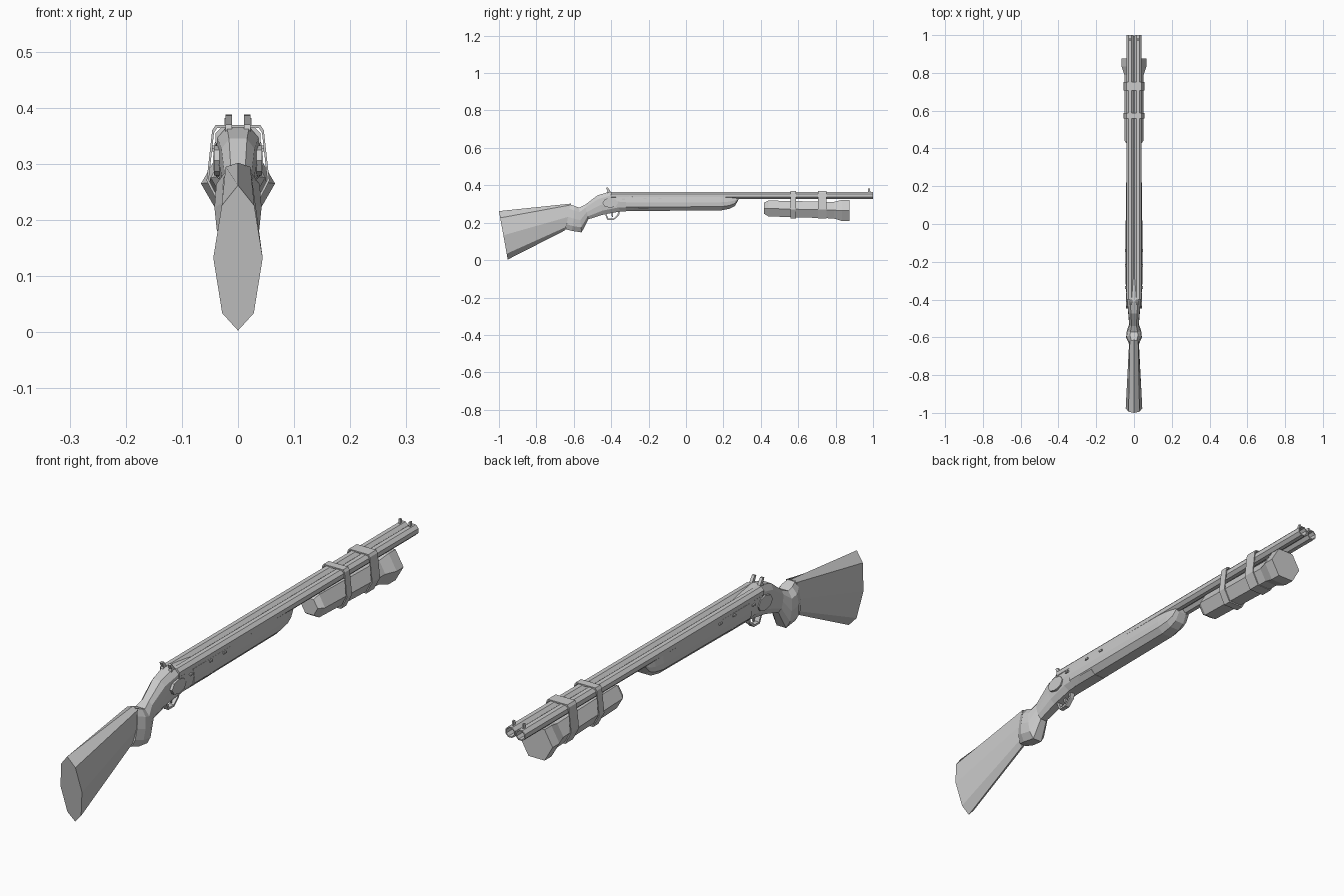
import bpy, bmesh, math

if "Cube" in bpy.data.objects:
    bpy.data.objects.remove(bpy.data.objects["Cube"])


def finish(name, bm):
    bmesh.ops.recalc_face_normals(bm, faces=bm.faces)
    me = bpy.data.meshes.new(name)
    bm.to_mesh(me)
    bm.free()
    ob = bpy.data.objects.new(name, me)
    bpy.context.collection.objects.link(ob)
    return ob


def loft(name, rings, caps=True, closed=False):
    """Skin a list of equal-length rings of points."""
    bm = bmesh.new()
    vs = [[bm.verts.new(p) for p in r] for r in rings]
    n = len(vs[0])
    pairs = list(zip(vs, vs[1:])) + ([(vs[-1], vs[0])] if closed else [])
    for a, b in pairs:
        for i in range(n):
            j = (i + 1) % n
            bm.faces.new((a[i], a[j], b[j], b[i]))
    if caps and not closed:
        bm.faces.new(vs[0])
        bm.faces.new(vs[-1])
    return finish(name, bm)


def section(top, bot, w, prof):
    """Symmetric slanted cross-section; prof = (height fraction, width fraction) from bottom up."""
    (ty, tz), (by, bz) = top, bot
    right = [(w * f, by + (ty - by) * t, bz + (tz - bz) * t) for t, f in prof]
    left = [(-x, y, z) for x, y, z in reversed(right) if x > 1e-6]
    return right + left


def circle(y, r, n, x=0, z=0, turn=0.0):
    return [(x + r * math.cos(2 * math.pi * (i + turn) / n), y,
             z + r * math.sin(2 * math.pi * (i + turn) / n)) for i in range(n)]


def slab(name, outline, x0, x1):
    """Side-view (y, z) outline extruded across x."""
    return loft(name, [[(x, y, z) for y, z in outline] for x in (x0, x1)])


# Butt stock
butt = [(0, 0), (0.12, 0.64), (0.5, 1), (0.86, 0.66), (1, 0)]
neck = [(0, 0), (0.12, 0.64), (0.5, 1), (0.95, 0.85), (1, 0)]
loft("butt_stock", [
    section((-1.0, 0.262), (-0.953, 0.003), 0.044, butt),
    section((-0.615, 0.302), (-0.645, 0.16), 0.026, neck)])

# Pistol grip and wrist, running into the receiver
grip = [(0, 0.5), (0.2, 0.9), (0.5, 1), (0.82, 0.92), (1, 0.5)]
loft("grip_and_receiver", [
    section((-0.62, 0.298), (-0.642, 0.165), 0.028, grip),
    section((-0.592, 0.288), (-0.61, 0.156), 0.042, grip),
    section((-0.572, 0.28), (-0.558, 0.148), 0.038, grip),
    section((-0.54, 0.295), (-0.522, 0.218), 0.026, grip),
    section((-0.475, 0.345), (-0.44, 0.244), 0.032, grip),
    section((-0.41, 0.366), (-0.35, 0.26), 0.04, grip),
    section((-0.3, 0.357), (-0.3, 0.262), 0.044, grip),
    section((-0.2, 0.345), (-0.2, 0.262), 0.044, grip)])

# Fore-end under the barrels
fore = [(0, 0.5), (0.28, 0.95), (0.6, 1), (1, 0.92)]
loft("fore_end", [
    section((y, 0.338), (y, b), w, fore) for y, b, w in
    [(-0.32, 0.262, 0.045), (0.19, 0.266, 0.043), (0.235, 0.275, 0.04),
     (0.262, 0.29, 0.036), (0.28, 0.322, 0.032)]])

# Twin hollow barrels with sights, hammers, side plates and pins
for s, side in ((-1, "left"), (1, "right")):
    x = s * 0.021
    loft(f"barrel_{side}", [circle(y, r, 8, x, 0.346, 0.5) for y, r in
                            [(-0.4, 0.021), (1.0, 0.021), (1.0, 0.0165), (0.7, 0.0165)]])
    slab(f"front_sight_{side}",
         [(0.972, 0.36), (0.986, 0.36), (0.984, 0.382), (0.974, 0.382)],
         s * 0.018, s * 0.024)
    slab(f"hammer_{side}",
         [(-0.425, 0.35), (-0.395, 0.35), (-0.406, 0.372), (-0.418, 0.388),
          (-0.428, 0.386), (-0.42, 0.37)], s * 0.011, s * 0.022)
    slab(f"side_plate_{side}",
         [(-0.405 + 0.042 * math.cos(a * math.pi / 4), 0.306 + 0.027 * math.sin(a * math.pi / 4))
          for a in range(8)], s * 0.03, s * 0.043)
    for i, (y, z) in enumerate([(-0.335, 0.325), (-0.22, 0.33), (-0.14, 0.33)]):
        slab(f"pin_{side}_{i}", [(y - 0.008, z - 0.003), (y + 0.008, z - 0.003),
                                 (y + 0.008, z + 0.003), (y - 0.008, z + 0.003)],
             s * 0.038, s * 0.0465)

# Rib joining the barrels
slab("barrel_rib", [(-0.38, 0.338), (0.995, 0.338), (0.995, 0.354), (-0.38, 0.354)], -0.006, 0.006)

# Trigger guard loop and trigger
outer = [(-0.437, 0.252), (-0.42, 0.215), (-0.385, 0.215), (-0.358, 0.24), (-0.352, 0.266)]
inner = [(-0.428, 0.254), (-0.415, 0.222), (-0.388, 0.222), (-0.366, 0.243), (-0.361, 0.266)]
slab("trigger_guard", outer + inner[::-1], -0.009, 0.009)
slab("trigger", [(-0.402, 0.26), (-0.39, 0.26), (-0.391, 0.23), (-0.396, 0.23)], -0.004, 0.004)

# Six-sided flashlight slung below the barrels
loft("flashlight", [circle(y, r, 6, 0, z) for y, r, z in
                    [(0.418, 0.034, 0.277), (0.44, 0.049, 0.276), (0.79, 0.051, 0.267),
                     (0.835, 0.066, 0.265), (0.875, 0.066, 0.265)]])

# Straps holding the flashlight
half = [(0.04, 0.369), (0.046, 0.36), (0.056, 0.27), (0.031, 0.222)]
hoop = half + [(-x, z) for x, z in reversed(half)]
for name, y0, y1 in (("rear_strap", 0.558, 0.588), ("front_strap", 0.706, 0.752)):
    def ring(y, k):
        return [(x * k, y, 0.295 + (z - 0.295) * k) for x, z in hoop]
    loft(name, [ring(y0, 1), ring(y1, 1), ring(y1, 0.93), ring(y0, 0.93)], closed=True)
